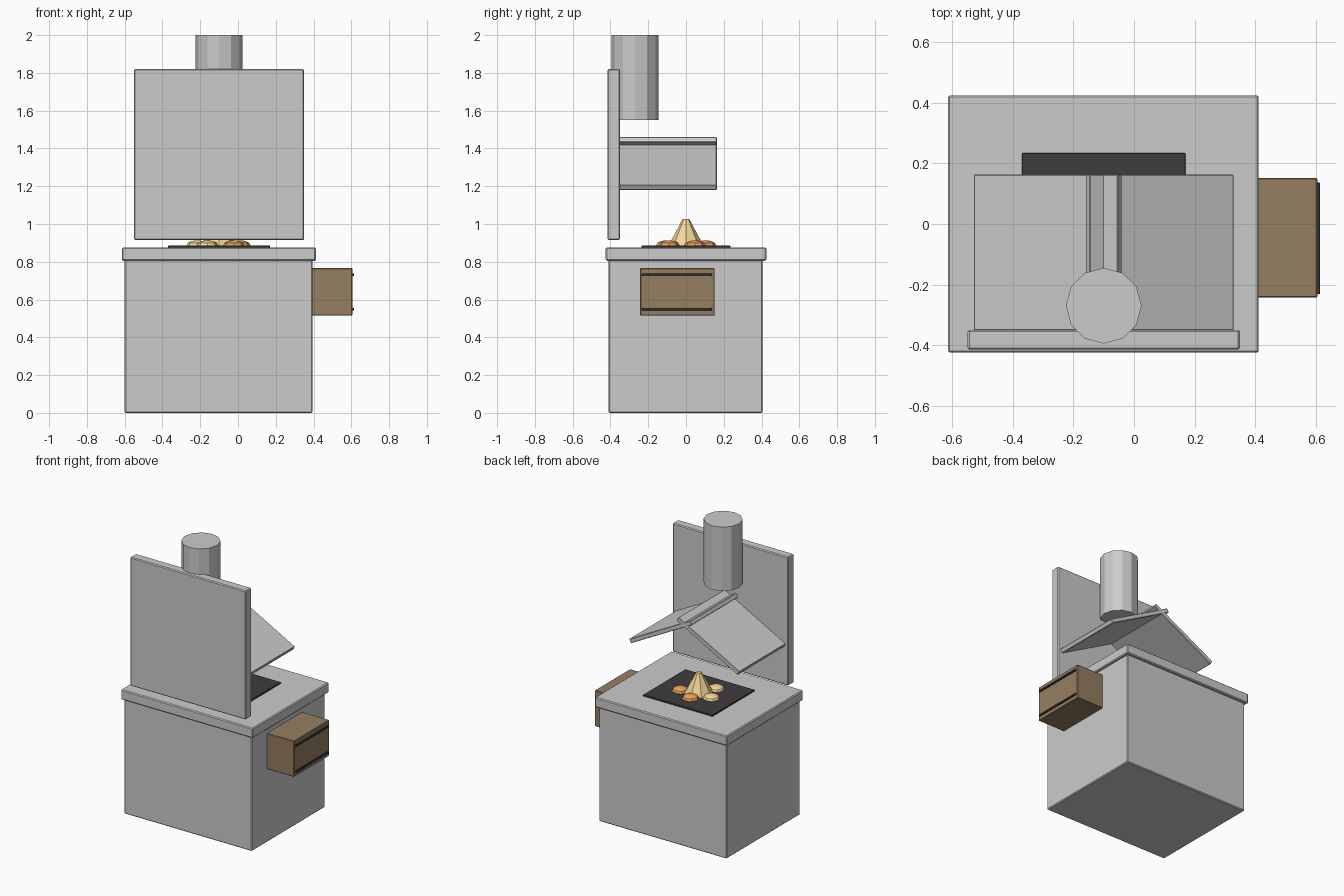
import bpy, math

if "Cube" in bpy.data.objects:
    bpy.data.objects.remove(bpy.data.objects["Cube"])


def material(name, rgb):
    m = bpy.data.materials.new(name)
    m.diffuse_color = (*rgb, 1)
    m.use_nodes = True
    m.node_tree.nodes["Principled BSDF"].inputs["Base Color"].default_value = m.diffuse_color
    return m


wood = material("wood", (0.30, 0.21, 0.12))
iron = material("dark_iron", (0.05, 0.045, 0.045))
orange = material("orange_coal", (0.85, 0.36, 0.10))
yellow = material("yellow_flame", (0.90, 0.70, 0.32))


def finish(name, mat):
    ob = bpy.context.object
    ob.name = name
    if mat:
        ob.data.materials.append(mat)
    return ob


def box(name, x, y, z, mat=None, bevel=0.006, tilt=0):
    """Box from (min, max) pairs, optionally tilted about y."""
    bpy.ops.mesh.primitive_cube_add(
        size=1, location=[sum(p) / 2 for p in (x, y, z)])
    ob = finish(name, mat)
    ob.scale = [p[1] - p[0] for p in (x, y, z)]
    bpy.ops.object.transform_apply(location=False, rotation=False, scale=True)
    ob.rotation_euler.y = tilt
    if bevel:
        b = ob.modifiers.new("edge", 'BEVEL')
        b.width, b.segments = bevel, 1
    return ob


CX = -0.10  # centre line of the forge body

# Body, worktop and back wall
box("forge_base", (-0.60, 0.395), (-0.41, 0.405), (0, 0.81))
box("worktop", (-0.615, 0.412), (-0.425, 0.425), (0.805, 0.875))
box("back_panel", (-0.55, 0.35), (-0.415, -0.35), (0.915, 1.82))

# Chimney pipe
bpy.ops.mesh.primitive_cylinder_add(
    vertices=12, radius=0.125, depth=0.45, location=(CX, -0.27, 1.775))
finish("chimney", None)

# Hood: two tilted plates crossing at the ridge
for side, label in ((-1, "left"), (1, "right")):
    x = CX + side * 0.185
    box("hood_" + label, (x - 0.27, x + 0.27), (-0.352, 0.163),
        (1.305, 1.335), bevel=0.003, tilt=side * math.radians(28.2))

# Wooden side box with two iron straps
box("side_box", (0.39, 0.606), (-0.243, 0.152), (0.515, 0.767), wood, 0.004)
for z, label in ((0.549, "lower"), (0.731, "upper")):
    box("strap_" + label, (0.60, 0.615), (-0.232, 0.137),
        (z - 0.007, z + 0.007), iron, 0.002)

# Fire bed, flame and ring of coals
box("fire_bed", (-0.37, 0.17), (-0.235, 0.235), (0.87, 0.885), iron, 0.002)
bpy.ops.mesh.primitive_cone_add(
    vertices=8, radius1=0.095, radius2=0.018, depth=0.145,
    location=(CX, 0, 0.953))
finish("flame", yellow)
for i, mat in enumerate((orange, orange, yellow, yellow, orange)):
    a = 0.4 + i * math.tau / 5
    r = 0.105 if i == 1 else 0.12
    bpy.ops.mesh.primitive_uv_sphere_add(
        segments=8, ring_count=6, radius=0.056,
        location=(CX + r * math.cos(a), r * math.sin(a), 0.886))
    finish(f"coal_{i + 1}", mat).scale.z = 0.5
